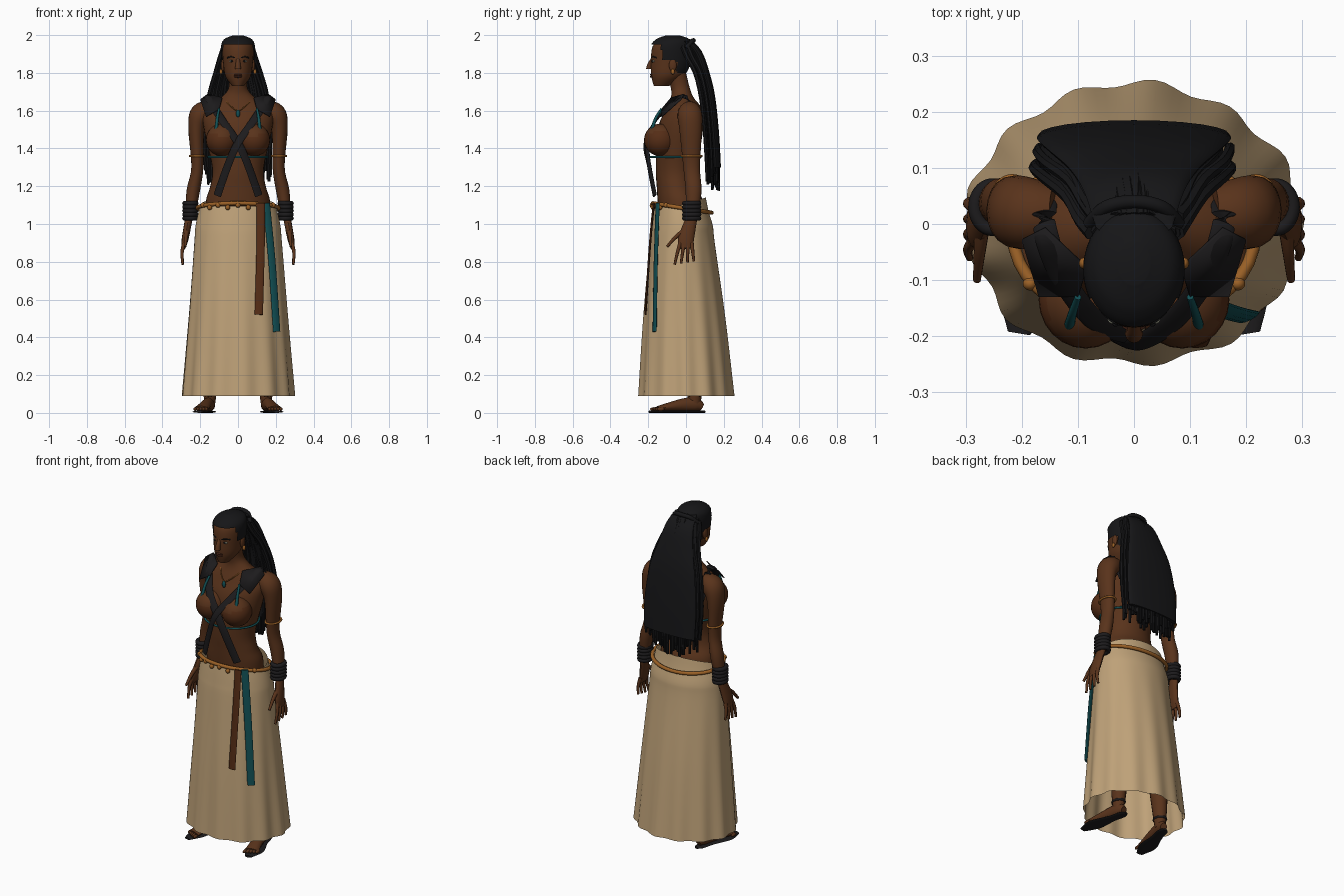
import bpy
import bmesh
import random
from math import sin, cos, pi, tau
from mathutils import Vector

random.seed(4)
if "Cube" in bpy.data.objects:
    bpy.data.objects.remove(bpy.data.objects["Cube"], do_unlink=True)


def material(name, *colour):
    mat = bpy.data.materials.new(name)
    mat.use_nodes = True
    mat.diffuse_color = (*colour, 1)
    shader = mat.node_tree.nodes["Principled BSDF"]
    shader.inputs["Base Color"].default_value = (*colour, 1)
    return mat


SKIN = material("dark brown skin", .1, .033, .011)
CREAM = material("cream cloth", .52, .36, .19)
BLACK = material("black hair", .008, .008, .009)
LEATHER = material("black leather", .012, .011, .012)
TEAL = material("teal cloth", .006, .08, .09)
GOLD = material("amber cord", .33, .12, .02)
BROWN = material("brown cloth", .09, .026, .008)
WHITE = material("eye white", .4, .4, .3)
LIP = material("lip brown", .07, .02, .01)

# Reference directions that orient the cross-section of a sweep
FRONT = Vector((0, -1, 0))
UP = Vector((0, 0, 1))
OUT = Vector((1, 0, 0))
THIN = .006
parts = []


def finish(name, bm, *materials):
    bmesh.ops.recalc_face_normals(bm, faces=bm.faces)
    mesh = bpy.data.meshes.new(name)
    bm.to_mesh(mesh)
    bm.free()
    for mat in materials:
        mesh.materials.append(mat)
    obj = bpy.data.objects.new(name, mesh)
    bpy.context.collection.objects.link(obj)
    parts.append(obj)
    return obj


def smooth_path(points, steps):
    """Smooth curve through position and section size together."""
    path = []
    last = len(points) - 1
    for i in range(last):
        before, start = Vector(points[max(i - 1, 0)]), Vector(points[i])
        end, after = Vector(points[i + 1]), Vector(points[min(i + 2, last)])
        leave, arrive = (end - before) / 2, (after - start) / 2
        for step in range(steps):
            t = step / steps
            blend = t * t * (3 - 2 * t)
            path.append(start + (end - start) * blend
                        + leave * (t * (1 - t) ** 2) - arrive * (t * t * (1 - t)))
    return path + [Vector(points[-1])]


def sweep(name, points, mat, ref=None, size=None, tip=1, sides=12, steps=5, mirror=1,
          closed=False, caps=True, warp=None, keep=None):
    """Elliptic section along a path; the rings stay level when ref is None."""
    if size:
        scales = [1 + (tip - 1) * i / (len(points) - 1) for i in range(len(points))]
        points = [(*p, size[0] * s, size[-1] * s) for p, s in zip(points, scales)]
    path = points if closed else smooth_path(points, steps)
    centres = [Vector((p[0] * mirror, p[1], p[2])) for p in path]
    count = len(path)
    bm = bmesh.new()
    rings = []
    for i, p in enumerate(path):
        across, deep = OUT, -FRONT
        if ref:
            ahead = centres[(i + 1) % count if closed else min(i + 1, count - 1)]
            behind = centres[i - 1 if closed else max(i - 1, 0)]
            along = (ahead - behind).normalized()
            across = along.cross(ref).normalized()
            deep = across.cross(along)
        ring = []
        for k in range(sides):
            angle = tau * k / sides
            co = centres[i] + across * (p[3] * cos(angle)) + deep * (p[4] * sin(angle))
            ring.append(bm.verts.new(warp(co, angle) if warp else co))
        rings.append(ring)
    pairs = list(zip(rings, rings[1:]))
    if closed:
        pairs.append((rings[-1], rings[0]))
    elif caps:
        bm.faces.new(rings[0])
        bm.faces.new(rings[-1])
    for low, high in pairs:
        for k in range(sides):
            bm.faces.new((low[k - 1], low[k], high[k], high[k - 1]))
    if keep:
        hidden = [f for f in bm.faces if not keep(f.calc_center_median())]
        bmesh.ops.delete(bm, geom=hidden, context='FACES')
    finish(name, bm, mat)


def column(rings, grow=0):
    """Centred rings written as height, depth, half width, half depth."""
    return [(0, y, z + grow, a + grow, b + grow) for z, y, a, b in rings]


def band(name, centre, rx, ry, thick, mat, mirror=1, tilt=0):
    angles = [tau * i / 40 for i in range(40)]
    loop = [Vector(centre) + Vector((rx * cos(a), ry * sin(a), -tilt * sin(a))) for a in angles]
    sweep(name, loop, mat, UP, [thick], sides=8, mirror=mirror, closed=True)


def blob(name, centre, size, *materials, mirror=1, rule=None):
    bm = bmesh.new()
    bmesh.ops.create_uvsphere(bm, u_segments=24, v_segments=16, radius=1)
    for v in bm.verts:
        v.co = [c + s * q for c, s, q in zip(centre, size, v.co)]
        v.co.x *= mirror
    if rule:
        for f in bm.faces:
            f.material_index = int(rule(f.calc_center_median()))
    finish(name, bm, *materials)


def plate(name, corners, mat, mirror):
    bm = bmesh.new()
    bm.faces.new([bm.verts.new((x * mirror, y, z)) for x, y, z in corners])
    finish(name, bm, mat).modifiers.new("thickness", 'SOLIDIFY').thickness = THIN


# Torso, neck, head and close-cropped cap of hair
sweep("torso", column([(1, -.02, .17, .12), (1.12, -.03, .17, .12), (1.2, -.05, .147, .105),
                       (1.3, -.05, .137, .11), (1.5, -.03, .18, .12), (1.6, -.01, .18, .1),
                       (1.67, -.02, .09, .06), (1.72, -.03, .05, .05), (1.8, -.05, .05, .05)]),
      SKIN, sides=32)
skull = [(1.73, -.13, .03, .04), (1.78, -.1, .066, .083), (1.84, -.086, .077, .1), (1.93, -.08, .082, .1),
         (1.97, -.07, .065, .08), (1.99, -.07, .02, .03)]
sweep("head", column(skull), SKIN, sides=32)
sweep("hair_cap", column(skull, .008), BLACK, sides=48, steps=9,
      keep=lambda c: c.z > 1.95 or (c.y > -.13 and c.z > 1.87) or (c.y > -.05 and c.z > 1.8))
sweep("nose", [(0, -.175, 1.88), (0, -.19, 1.85), (0, -.196, 1.82)], SKIN, size=[.009, .009], tip=1.8)
for level in (1.78, 1.79):
    blob("lip", (0, -.18, level), (.022, .011, THIN), LIP)


# Skirt with scalloped folds that deepen toward the hem and a waist raised at the back
def skirt_folds(co, angle):
    drop = max(0, 1 - co.z)
    wave = 1 + drop * (.03 * cos(13 * angle) + .01 * sin(5 * angle))
    rise = max(0, co.z - 1.06) * max(-.1, sin(angle))
    return Vector((co.x * wave, co.y * wave, co.z + rise))


sweep("skirt", column([(.09, 0, .295, .25), (.5, -.01, .262, .216), (.9, -.02, .232, .172),
                       (1, -.02, .223, .16), (1.1, -.03, .2, .135)]),
      CREAM, sides=104, caps=False, warp=skirt_folds)

# Belt cord with beads across the front
band("belt", (0, -.02, 1.085), .215, .156, .011, GOLD, tilt=.025)
for i in range(9):
    angle = -pi / 2 + (i - 4) / 4
    blob("belt_bead", (.22 * cos(angle), .16 * sin(angle) - .02, 1.1 - .012 * (i % 2)),
         (.013, .012, .014), GOLD)

# Hanging sashes
sweep("brown_sash", [(.12, -.17, 1.11), (.12, -.19, .9), (.11, -.215, .52)], BROWN, FRONT, [.022, THIN])
sweep("teal_sash", [(.15, -.15, 1.11), (.18, -.16, .8), (.205, -.166, .43)], TEAL,
      FRONT + OUT / 2, [.021, THIN])

# Band under the chest, neck cord and pendant
band("chest_band", (0, -.06, 1.355), .158, .138, THIN, TEAL)
sweep("neck_cord", [(-.08, -.04, 1.67), (-.045, -.1, 1.63), (0, -.128, 1.6), (.045, -.1, 1.63),
                    (.08, -.04, 1.67)], GOLD, UP, [THIN / 2])
blob("pendant", (0, -.135, 1.585), (.011, .008, .02), TEAL)

for side, word in ((1, "left_"), (-1, "right_")):
    # Eye, brow, ear and earring
    blob(word + "eye", (.033, -.17, 1.862), (.014, .009, THIN), WHITE, mirror=side)
    blob(word + "iris", (.033, -.177, 1.862), (THIN, THIN, THIN), BLACK, mirror=side)
    sweep(word + "brow", [(.014, -.18, 1.88), (.036, -.173, 1.885), (.056, -.155, 1.88)],
          BLACK, UP, [.004], mirror=side)
    blob(word + "ear", (.08, -.07, 1.84), (.01, .02, .034), SKIN, mirror=side)
    blob(word + "earring", (.09, -.07, 1.806), (.008, .01, .014), GOLD, mirror=side)

    # Chest, wrapped in cloth below a slanted edge
    blob(word + "breast", (.086, -.135, 1.445), (.084, .087, .086), SKIN, BROWN, mirror=side,
         rule=lambda c: c.z < 1.44 + abs(c.x) * .3)

    # Crossed strap, lapel and tassel
    sweep(word + "strap", [(.15, .08, 1.5), (.16, 0, 1.672), (.13, -.09, 1.62), (.07, -.172, 1.53),
                           (0, -.208 - side * THIN, 1.43), (-.05, -.197, 1.32), (-.11, -.165, 1.15)],
          LEATHER, UP + FRONT, [.022, THIN], mirror=side)
    plate(word + "lapel", [(.085, -.08, 1.67), (.16, -.01, 1.69), (.2, -.03, 1.66),
                           (.17, -.13, 1.57), (.1, -.13, 1.61)], LEATHER, side)
    sweep(word + "tassel", [(.1, -.13, 1.61), (.11, -.16, 1.56), (.115, -.18, 1.5)],
          TEAL, FRONT, [THIN], 1.6, mirror=side)

    # Arm and palm
    sweep(word + "arm", [(.14, .02, 1.6, .05, .05), (.195, .02, 1.58, .06, .065), (.22, .025, 1.5, .043, .06),
                         (.215, .03, 1.3, .032, .044), (.238, .04, 1.17, .035, .042),
                         (.255, .03, 1.03, .024, .03)], SKIN, FRONT, sides=20, mirror=side)
    sweep(word + "palm", [(.26, .03, 1.03, .03, .02), (.28, 0, .92, .042, .018), (.29, 0, .87, .035, .01)],
          SKIN, OUT, mirror=side)

    # Fingers fan out from the palm
    for i in range(4):
        root, end = .02 * i - .03, .034 * i - .06
        sweep(word + "finger", [(.285, root, .9), (.296, (root + end) / 2, .85), (.293, end, .785 + i * THIN)],
              SKIN, OUT, [.011], .6, mirror=side)
    sweep(word + "thumb", [(.27, 0, .97), (.275, -.05, .935), (.28, -.1, .88)], SKIN, OUT, [.014], .5,
          mirror=side)

    # Wrist wraps and upper arm band
    for i in range(5):
        band(word + "cuff", (.252, .03, 1.03 + i * .02), .031, .039, .0125, LEATHER, side)
    band(word + "arm_band", (.217, .03, 1.36), .038, .053, THIN, GOLD, side)

    # Leg, foot, toes and sandal
    sweep(word + "leg", [(.1, 0, 1), (.14, .04, .3), (.15, .045, .04)], SKIN, size=[.07, .08], tip=.4,
          mirror=side)
    sweep(word + "foot", [(.143, .085, .03, .02, .02), (.15, .05, .045, .028, .036),
                          (.165, -.02, .042, .03, .033), (.195, -.15, .023, .04, .013)], SKIN, UP, mirror=side)
    for i in range(5):
        blob(word + "toe", (.167 + i * .015, -.17 + i * .009, .02), (.009, .02, .01), SKIN, mirror=side)
    outline = ((.14, .1, .012), (.146, .07, .03), (.163, 0, .032), (.19, -.11, .05), (.205, -.195, .02))
    sweep(word + "sole", [(x, y, THIN, width, THIN) for x, y, width in outline], LEATHER, UP, mirror=side)
    band(word + "ankle_strap", (.149, .045, .095), .031, .037, .007, LEATHER, side)

# Long hair: depth, height and spread of the fall, a core, then two layers of locks
fall = [(0, 1.97, .07), (.06, 1.91, .09), (.1, 1.8, .116), (.13, 1.67, .15), (.15, 1.48, .172), (.16, 1.3, .17)]
sweep("hair_core", [(0, y, z, spread, .025) for y, z, spread in fall], BLACK, sides=24)
for layer in (-.016, .012):
    for i in range(21):
        across = (i - 10) / 10
        bow = .035 * across ** 2
        lock = [(across * spread + random.uniform(-THIN, THIN), y + layer - bow * min(1, y * 20), z - bow * (z > 1.9))
                for y, z, spread in fall]
        lock.append((lock[-1][0], lock[-1][1], random.uniform(1.17, 1.26) + bow))
        sweep("hair_lock", lock, BLACK, FRONT, [.016, .014], .5, sides=7, steps=3)
sweep("hair_tie", [(-.08, 0, 1.93), (-.05, .03, 1.965), (0, .04, 1.972), (.05, .03, 1.965), (.08, 0, 1.93)],
      BLACK, UP, [.012])

# Smooth shading with sharp rims
bpy.ops.object.select_all(action='DESELECT')
for obj in parts:
    obj.select_set(True)
bpy.context.view_layer.objects.active = parts[0]
bpy.ops.object.shade_smooth_by_angle(angle=.8)
